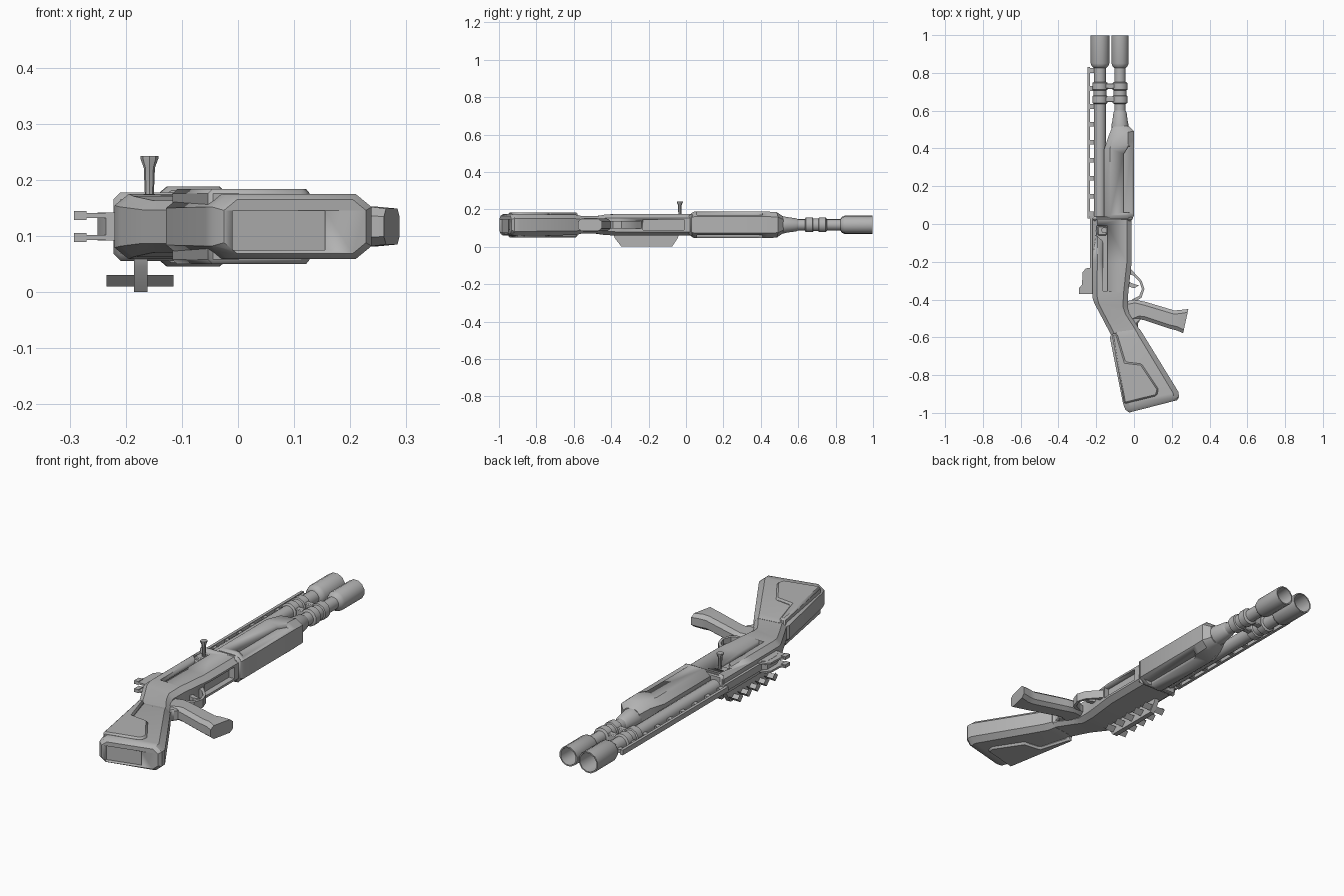
import bpy, bmesh, math
from mathutils import Vector

cube = bpy.data.objects.get("Cube")
if cube:
    bpy.data.objects.remove(cube, do_unlink=True)

ZC = 0.117   # height of the centre plane
grey = bpy.data.materials.new("plain_grey")
grey.use_nodes = True
GREY = (0.45, 0.45, 0.45, 1)
grey.diffuse_color = GREY
grey.node_tree.nodes["Principled BSDF"].inputs["Base Color"].default_value = GREY


def finish(name, bm, angle=35):
    bmesh.ops.recalc_face_normals(bm, faces=bm.faces)
    me = bpy.data.meshes.new(name)
    bm.to_mesh(me)
    bm.free()
    ob = bpy.data.objects.new(name, me)
    bpy.context.collection.objects.link(ob)
    me.materials.append(grey)
    bpy.ops.object.select_all(action='DESELECT')
    ob.select_set(True)
    bpy.context.view_layer.objects.active = ob
    bpy.ops.object.shade_smooth_by_angle(angle=math.radians(angle))
    return ob


def skin(name, rings, angle=35):
    """Join matching rings of points and cap both ends."""
    bm = bmesh.new()
    rows = [[bm.verts.new(p) for p in ring] for ring in rings]
    n = len(rows[0])
    for a, b in zip(rows, rows[1:]):
        for i in range(n):
            j = (i + 1) % n
            bm.faces.new((a[i], a[j], b[j], b[i]))
    bm.faces.new(rows[0])
    bm.faces.new(rows[-1])
    return finish(name, bm, angle)


def loft(name, sections, chamfer=0.3):
    """Chamfered sections: upper point, lower point, half thickness."""
    rings = []
    for a, b, h in sections:
        a, b = Vector((*a, ZC)), Vector((*b, ZC))
        d = (b - a).normalized()
        c = min(h * 2, (b - a).length) * chamfer
        k = h - c * 0.8
        right = [(a, k), (a + d * c, h), (b - d * c, h), (b, k)]
        rings.append([p + Vector((0, 0, z)) for p, z in right]
                     + [p - Vector((0, 0, z)) for p, z in reversed(right)])
    return skin(name, rings)


def lathe(name, x, profile, sides=12):
    """Turned part along y; profile holds (y, radius)."""
    steps = [math.tau * (i + 0.5) / sides for i in range(sides)]
    return skin(name, [[(x + r * math.cos(t), y, ZC + r * math.sin(t)) for t in steps]
                       for y, r in profile], 40)


def prism(name, outline, z0, z1, bevel=0):
    ob = skin(name, [[(x, y, z) for x, y in outline] for z in (z0, z1)])
    if bevel:
        m = ob.modifiers.new("soft_edges", 'BEVEL')
        m.width, m.segments = bevel, 1
    return ob


def box(name, x0, x1, y0, y1, z0, z1, bevel=0):
    return prism(name, [(x0, y0), (x1, y0), (x1, y1), (x0, y1)], z0, z1, bevel)


def cut(target, cutter):
    cutter.hide_render = True
    cutter.hide_set(True)
    cutter.display_type = 'WIRE'
    m = target.modifiers.new("recess", 'BOOLEAN')
    m.operation, m.object, m.solver = 'DIFFERENCE', cutter, 'EXACT'


# Receiver and neck
receiver = loft("receiver", [
    ((-0.22, 0.035), (-0.012, 0.035), 0.058),
    ((-0.22, -0.2), (-0.012, -0.2), 0.058),
    ((-0.22, -0.39), (-0.03, -0.36), 0.058),
    ((-0.21, -0.42), (-0.035, -0.44), 0.054),
    ((-0.17, -0.495), (-0.025, -0.475), 0.046),
    ((-0.115, -0.6), (0.04, -0.575), 0.046)], 0.22)
cut(receiver, prism("bolt_slot_cutter", [
    (-0.165, -0.355), (-0.14, -0.355), (-0.14, -0.01), (-0.195, -0.01),
    (-0.2, -0.06), (-0.165, -0.09)], 0.155, 0.2))
cut(receiver, box("loading_port_cutter", -0.04, 0.02, -0.23, -0.01, 0.09, 0.145))

# Shoulder stock with recessed butt panel
stock = loft("stock", [
    ((-0.115, -0.575), (0.03, -0.555), 0.047),
    ((-0.128, -0.6), (0.052, -0.59), 0.055),
    ((-0.058, -0.95), (0.236, -0.89), 0.058),
    ((-0.046, -0.983), (0.238, -0.917), 0.058),
    ((-0.025, -0.998), (0.228, -0.933), 0.048)], 0.25)
cut(stock, prism("butt_panel_cutter", [
    (-0.01, -0.983), (0.155, -0.941), (0.155, -1.05), (-0.01, -1.05)], 0.075, 0.145))
cheek = [(-0.118, -0.58), (-0.09, -0.58), (-0.045, -0.73), (0.04, -0.74),
         (0.13, -0.875), (0.12, -0.91), (-0.052, -0.952)]
prism("cheek_panel", cheek, 0.05, 0.184, 0.008)

# Pistol grip
loft("grip", [
    ((-0.04, -0.41), (-0.04, -0.53), 0.03),
    ((0.0, -0.4), (0.03, -0.505), 0.032),
    ((0.06, -0.412), (0.05, -0.508), 0.034),
    ((0.215, -0.458), (0.185, -0.553), 0.034),
    ((0.245, -0.455), (0.225, -0.563), 0.036),
    ((0.288, -0.45), (0.26, -0.578), 0.032)], 0.28)
prism("grip_tang", [(-0.02, -0.49), (0.04, -0.5), (0.02, -0.525), (0.02, -0.57),
                    (0.005, -0.565)], 0.09, 0.145, 0.006)

# Trigger guard and trigger
guard_outer = [(-0.02, -0.235), (0.005, -0.262), (0.04, -0.3), (0.055, -0.345),
               (0.04, -0.39), (0.0, -0.415)]
guard_inner = [(-0.012, -0.4), (0.028, -0.38), (0.042, -0.345), (0.03, -0.308),
               (0.0, -0.275), (-0.025, -0.265)]
prism("trigger_guard", guard_outer + guard_inner, 0.097, 0.137)
prism("trigger", [(-0.03, -0.33), (0.0, -0.34), (0.028, -0.325), (0.0, -0.318),
                  (-0.03, -0.305)], 0.108, 0.126)

# Sliding fore-end with side panels
forend = loft("forend", [
    ((-0.15, 0.03), (-0.008, 0.03), 0.064),
    ((-0.16, 0.045), (0.0, 0.045), 0.071),
    ((-0.16, 0.39), (0.0, 0.44), 0.071),
    ((-0.135, 0.465), (0.0, 0.492), 0.068),
    ((-0.115, 0.515), (-0.03, 0.52), 0.045)], 0.24)
for side, z in (("left", 0.184), ("right", 0.048)):
    cut(forend, prism("forend_" + side + "_panel_cutter", [
        (-0.055, 0.06), (0.02, 0.06), (0.02, 0.41), (-0.03, 0.41), (-0.055, 0.37)],
        z - 0.014, z + 0.014))
box("forend_collar", -0.222, -0.006, 0.015, 0.04, 0.056, 0.178, 0.02)

# Twin barrels with flared open muzzles
for name, x, r in (("main_barrel", -0.18, 0.032), ("lower_barrel", -0.074, 0.03)):
    lathe(name, x, [(0.0, r), (0.85, r)])
    w = 0.051 if x < -0.1 else 0.047
    lathe(name + "_muzzle", x, [(0.825, r), (0.835, w - 0.006), (0.85, w),
                                (0.998, w), (0.998, w - 0.006), (0.88, w - 0.01)])
    for i, y in enumerate((0.635, 0.705)):
        lathe(f"{name}_ring_{i}", x, [(y, r), (y + 0.006, 0.041),
                                      (y + 0.042, 0.041), (y + 0.048, r)])
    lathe(name + "_sleeve", x, [(0.645, 0.035), (0.745, 0.035)])
lathe("lower_barrel_cone", -0.074, [(0.5, 0.047), (0.525, 0.047), (0.54, 0.043),
                                    (0.59, 0.036), (0.6, 0.03)])
for i, y in enumerate((0.645, 0.715)):
    box(f"barrel_bridge_{i}", -0.16, -0.09, y, y + 0.03, 0.095, 0.139, 0.004)

# Ventilated sighting rib
box("rib_rail", -0.246, -0.232, 0.03, 0.83, 0.105, 0.129)
for i in range(9):
    y = 0.04 + i * 0.095
    box(f"rib_post_{i}", -0.236, -0.205, y, y + 0.025, 0.109, 0.125)
box("receiver_rail", -0.232, -0.215, -0.24, 0.035, 0.1, 0.134)

# Rear sight with two flanged wings
prism("rear_sight_base", [(-0.21, -0.37), (-0.235, -0.37), (-0.25, -0.33),
                          (-0.25, -0.26), (-0.21, -0.225)], 0.092, 0.142)
for side, z0, z1 in (("left", 0.132, 0.141), ("right", 0.093, 0.102)):
    prism("sight_wing_" + side, [(-0.215, -0.37), (-0.29, -0.37), (-0.29, -0.34),
                                 (-0.275, -0.32), (-0.272, -0.255), (-0.255, -0.235),
                                 (-0.215, -0.23)], z0, z1)
    mid = (z0 + z1) / 2
    box("sight_flange_" + side, -0.292, -0.27, -0.37, -0.335, mid - 0.008, mid + 0.008)

# Bolt and its handle
box("bolt", -0.192, -0.145, -0.06, -0.012, 0.12, 0.168, 0.004)
handle = skin("bolt_handle", [
    [(-0.158 + r * math.cos(i * math.tau / 8), -0.033 + r * math.sin(i * math.tau / 8), z)
     for i in range(8)] for z, r in ((0.15, 0.007), (0.222, 0.01), (0.238, 0.016), (0.243, 0.016))])

# Shell carrier on the right side
bm = bmesh.new()
side = [(-0.385, 0.06), (-0.04, 0.06), (-0.045, 0.045), (-0.075, 0.0),
        (-0.345, 0.0), (-0.38, 0.045)]
rows = [[bm.verts.new((x, y, z)) for y, z in side] for x in (-0.185, -0.161)]
for i in range(len(side)):
    bm.faces.new((rows[0][i - 1], rows[0][i], rows[1][i], rows[1][i - 1]))
for row in rows:
    bm.faces.new(row)
finish("shell_carrier", bm)

# Angular shells: open troughs with a diamond cap
for i in range(5):
    y, z, r = -0.342 + i * 0.066, 0.031, 0.021
    bm = bmesh.new()
    cap = [bm.verts.new((-0.234, y + dy, z + dz))
           for dy, dz in ((-r, 0), (0, -r), (r, 0), (0, r))]
    end = [bm.verts.new((-0.115, y + dy, z + dz)) for dy, dz in ((-r, 0), (0, -r), (r, 0))]
    bm.faces.new(cap)
    for k in (0, 1):
        bm.faces.new((cap[k], cap[k + 1], end[k + 1], end[k]))
    finish(f"shell_{i}", bm)
